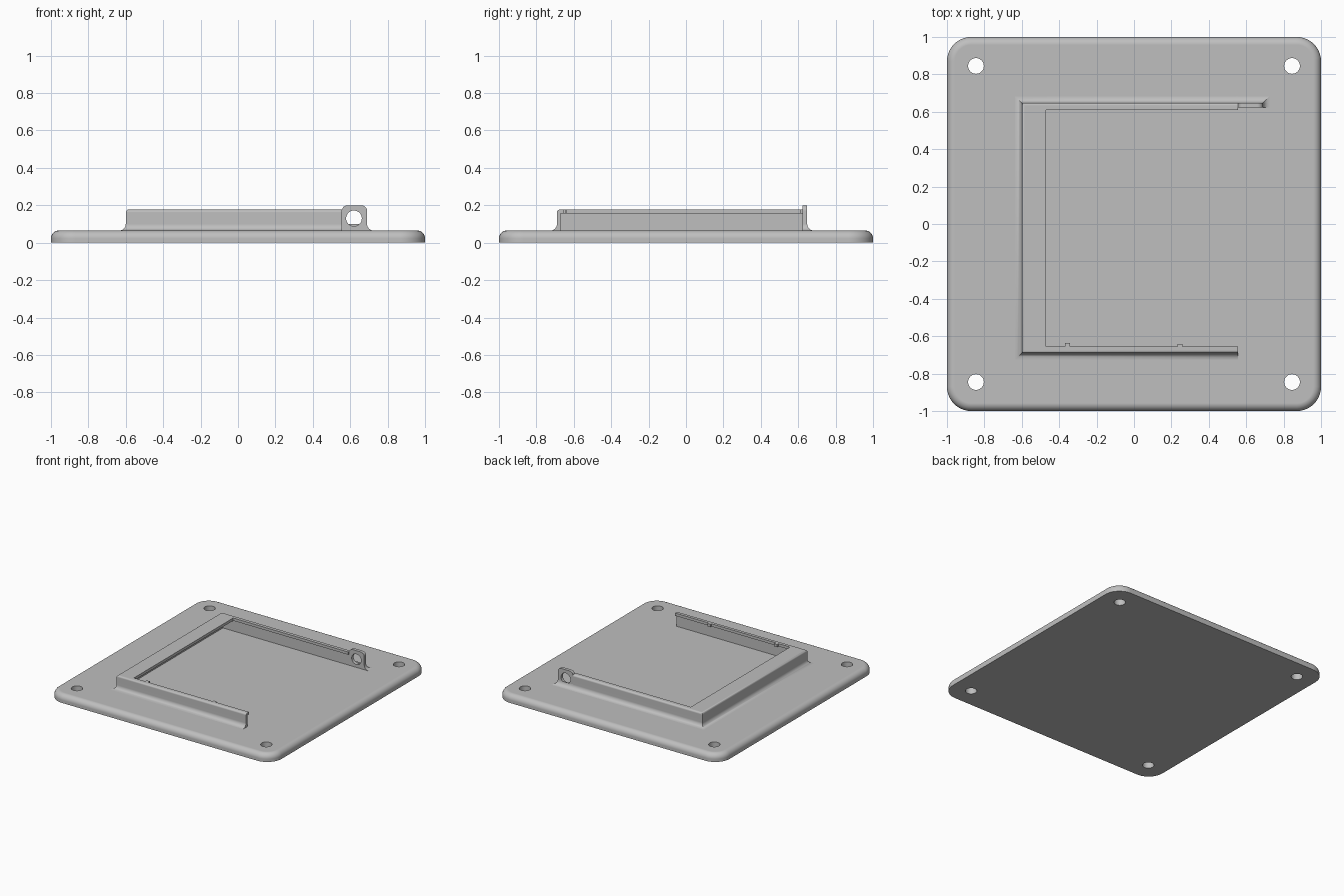
import bpy, bmesh, math

if "Cube" in bpy.data.objects:
    bpy.data.objects.remove(bpy.data.objects["Cube"])

GREY = bpy.data.materials.new("light grey")
GREY.diffuse_color = (0.52, 0.52, 0.52, 1)
GREY.use_nodes = True
GREY.node_tree.nodes["Principled BSDF"].inputs["Base Color"].default_value = GREY.diffuse_color

PLATE_TOP = 0.065
WALL_TOP = 0.177
FOOT = 0.035          # radius of the fillet where walls meet the plate
REAR = 0.648          # outer face of the rear wall
END = 0.555           # open end of the walls


def finish(ob):
    """Material, smooth fillets and clean flat faces."""
    ob.data.materials.clear()
    ob.data.materials.append(GREY)
    bpy.ops.object.select_all(action='DESELECT')
    ob.select_set(True)
    bpy.context.view_layer.objects.active = ob
    bpy.ops.object.shade_smooth_by_angle(angle=math.radians(35))
    mod = ob.modifiers.new("weighted normals", 'WEIGHTED_NORMAL')
    mod.keep_sharp = True


def make(name, bm):
    bmesh.ops.recalc_face_normals(bm, faces=bm.faces[:])
    me = bpy.data.meshes.new(name)
    bm.to_mesh(me)
    bm.free()
    ob = bpy.data.objects.new(name, me)
    bpy.context.collection.objects.link(ob)
    return ob


def loft(name, rings):
    """Closed rings of equal length joined into a capped solid."""
    bm = bmesh.new()
    vs = [[bm.verts.new(p) for p in ring] for ring in rings]
    n = len(vs[0])
    for a, b in zip(vs, vs[1:]):
        for i in range(n):
            j = (i + 1) % n
            bm.faces.new((a[i], a[j], b[j], b[i]))
    bm.faces.new(vs[0])
    bm.faces.new(vs[-1])
    return make(name, bm)


def arc(cx, cy, r, a0, a1, n=6):
    return [(cx + r * math.cos(math.radians(a0 + (a1 - a0) * i / n)),
             cy + r * math.sin(math.radians(a0 + (a1 - a0) * i / n)))
            for i in range(n + 1)]


def drill(ob, places, r, axis):
    """Cut round holes through an object."""
    bm = bmesh.new()
    for p in places:
        geo = bmesh.ops.create_cone(bm, cap_ends=True, segments=32,
                                    radius1=r, radius2=r, depth=0.4)
        if axis == 'y':
            for v in geo["verts"]:
                v.co = (v.co.x, -v.co.z, v.co.y)
        bmesh.ops.translate(bm, verts=geo["verts"], vec=p)
    cutter = make("hole_cutter", bm)
    cutter.hide_render = True
    mod = ob.modifiers.new("holes", 'BOOLEAN')
    mod.operation = 'DIFFERENCE'
    mod.solver = 'EXACT'
    mod.object = cutter
    bpy.context.view_layer.objects.active = ob
    bpy.ops.object.modifier_apply(modifier=mod.name)
    bpy.data.objects.remove(cutter)


# Base plate: rounded square with a rounded upper rim and four screw holes
def rounded_square(inset, z):
    half, r = 1 - inset, 0.13 - inset
    ring = []
    for k, (sx, sy) in enumerate(((1, 1), (-1, 1), (-1, -1), (1, -1))):
        ring += arc(sx * (half - r), sy * (half - r), r, 90 * k, 90 * k + 90, 10)
    return [(x, y, z) for x, y in ring]


RIM = 0.042
rings = [rounded_square(0, 0)]
for o, z in arc(RIM, PLATE_TOP - RIM, RIM, 180, 90, 8):
    rings.append(rounded_square(o, z))
plate = loft("base_plate", rings)
drill(plate, [(x, y, 0) for x in (-0.845, 0.845) for y in (-0.845, 0.845)], 0.042, 'z')
finish(plate)

# U-shaped wall: profile points as (left x, front y, rear y, z), mitred at corners
BASE = PLATE_TOP - 0.004
profile = [(-0.6 - FOOT, -0.69 - FOOT, REAR + FOOT, BASE)]
outer = arc(FOOT, PLATE_TOP + FOOT, FOOT, 270, 180)       # foot fillet
outer += arc(-0.015, WALL_TOP - 0.015, 0.015, 0, 90)      # rounded top edge
profile += [(-0.6 - o, -0.69 - o, REAR + o, z) for o, z in outer]
profile += [(-0.47, -0.655, 0.61, WALL_TOP),              # overhanging lip
            (-0.47, -0.655, 0.61, 0.155),
            (-0.57, -0.67, 0.623, 0.155),
            (-0.57, -0.67, 0.623, BASE)]
walls = loft("frame_walls", [
    [(END, f, z) for l, f, r, z in profile],
    [(l, f, z) for l, f, r, z in profile],
    [(l, r, z) for l, f, r, z in profile],
    [(END, r, z) for l, f, r, z in profile]])
finish(walls)

# Snap nubs on the front lip
for i, (x, reach) in enumerate(((-0.355, -0.636), (0.245, -0.642))):
    sec = [(x - 0.013, 0.155), (x + 0.013, 0.155),
           (x + 0.013, WALL_TOP), (x - 0.013, WALL_TOP)]
    finish(loft(f"snap_nub_{i + 1}", [[(a, y, z) for a, z in sec]
                                      for y in (-0.66, reach)]))

# Lug with an eye at the end of the rear wall, flared into the plate
outline = [(END, BASE), (0.69 + FOOT, BASE)]
outline += arc(0.69 + FOOT, PLATE_TOP + FOOT, FOOT, 270, 180)
outline += arc(0.66, 0.17, 0.03, 0, 90)
outline += arc(END + 0.03, 0.17, 0.03, 90, 180)
lug = loft("eye_lug", [[(x, y, z) for x, z in outline] for y in (0.623, REAR)])
drill(lug, [(0.62, 0.635, 0.13)], 0.042, 'y')
finish(lug)

# Foot fillet behind the lug, mitred at its outer end
sec = [(0, BASE), (FOOT, BASE)] + arc(FOOT, PLATE_TOP + FOOT, FOOT, 270, 180)
foot = loft("lug_foot", [[(END, REAR + o, z) for o, z in sec],
                         [(0.69 + o, REAR + o, z) for o, z in sec]])
finish(foot)
end_foot = loft("lug_end_foot", [[(0.69 + o, REAR, z) for o, z in sec],
                                 [(0.69 + o, REAR + o, z) for o, z in sec]])
finish(end_foot)
